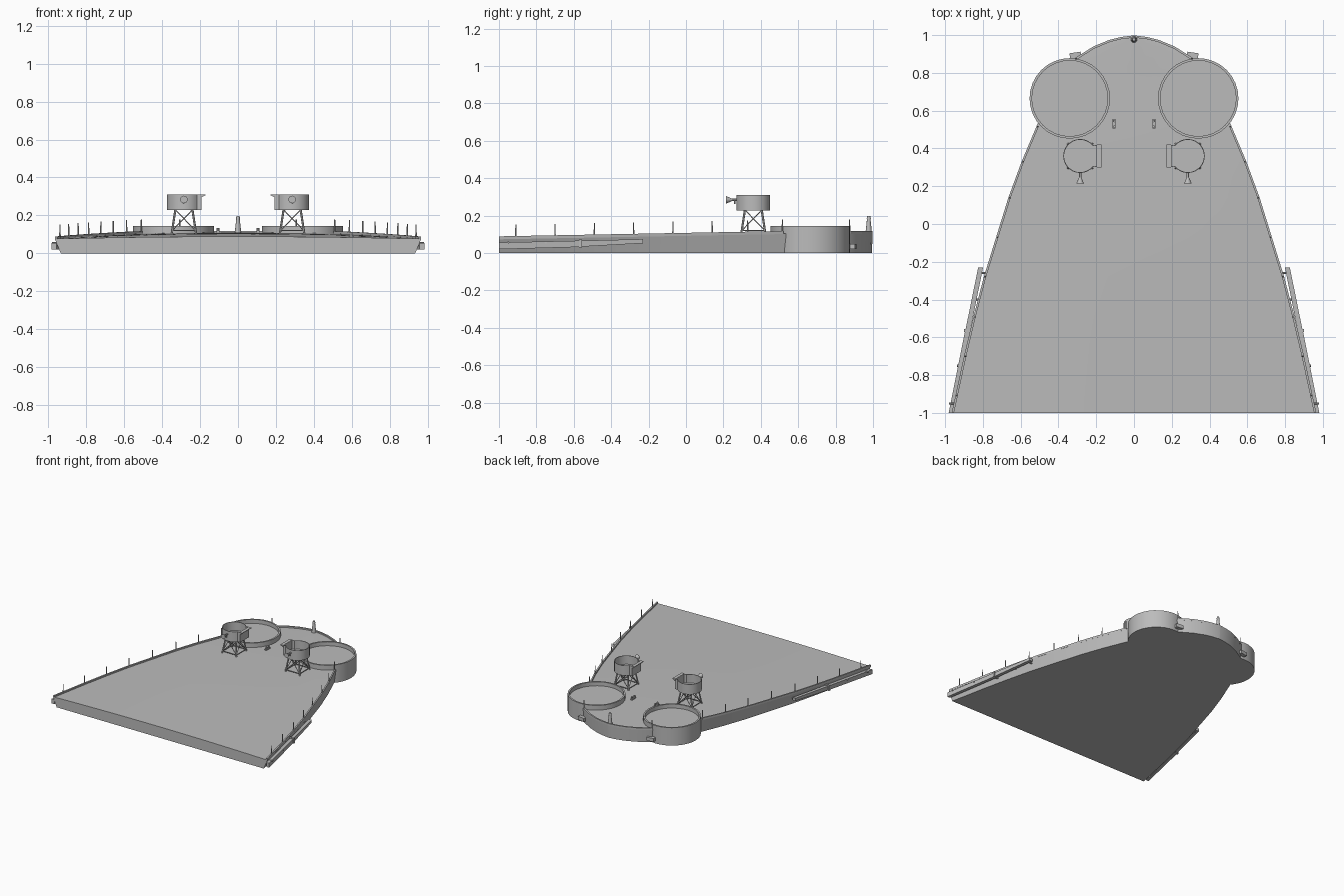
import bpy, bmesh, math
from mathutils import Vector

cube = bpy.data.objects.get("Cube")
if cube:
    bpy.data.objects.remove(cube, do_unlink=True)

grey = bpy.data.materials.new("hull_grey")
grey.use_nodes = True
GREY = (0.5, 0.5, 0.5, 1)
grey.diffuse_color = GREY
grey.node_tree.nodes["Principled BSDF"].inputs["Base Color"].default_value = GREY


def finish(name, bm, smooth=True):
    bmesh.ops.recalc_face_normals(bm, faces=bm.faces)
    mesh = bpy.data.meshes.new(name)
    bm.to_mesh(mesh)
    bm.free()
    mesh.materials.append(grey)
    ob = bpy.data.objects.new(name, mesh)
    bpy.context.collection.objects.link(ob)
    if smooth:
        bpy.ops.object.select_all(action='DESELECT')
        ob.select_set(True)
        bpy.context.view_layer.objects.active = ob
        bpy.ops.object.shade_smooth_by_angle(angle=math.radians(30))
    return ob


def loft(name, rings, smooth=True, closed=False):
    """Skin equal-length closed rings; cap the ends unless the chain is closed."""
    bm = bmesh.new()
    vs = [[bm.verts.new(p) for p in r] for r in rings]
    pairs = list(zip(vs, vs[1:]))
    if closed:
        pairs.append((vs[-1], vs[0]))
    for a, b in pairs:
        for i in range(len(a)):
            j = (i + 1) % len(a)
            bm.faces.new((a[i], a[j], b[j], b[i]))
    if not closed:
        bm.faces.new(vs[0])
        bm.faces.new(vs[-1])
    return finish(name, bm, smooth)


def rods(name, segments, sides=6):
    """Round bars given as (start, end, start radius, end radius)."""
    bm = bmesh.new()
    for a, b, r0, r1 in segments:
        a, b = Vector(a), Vector(b)
        q = (b - a).to_track_quat('Z', 'Y')
        ends = []
        for c, r in ((a, r0), (b, r1)):
            ends.append([bm.verts.new(c + q @ Vector((r * math.cos(t), r * math.sin(t), 0)))
                         for t in (math.tau * k / sides for k in range(sides))])
        for i in range(sides):
            j = (i + 1) % sides
            bm.faces.new((ends[0][i], ends[0][j], ends[1][j], ends[1][i]))
        bm.faces.new(ends[0])
        bm.faces.new(ends[1])
    return finish(name, bm)


def block(name, centre, size, turn=0.0):
    c, s = math.cos(turn), math.sin(turn)
    corners = [(x * size[0] / 2, y * size[1] / 2) for x, y in ((-1, -1), (1, -1), (1, 1), (-1, 1))]
    return loft(name, [[(centre[0] + x * c - y * s, centre[1] + x * s + y * c, centre[2] + z * size[2] / 2)
                        for x, y in corners] for z in (-1, 1)], False)


def open_tub(name, centre, outline, bottom, floor, top, inner):
    """Walled tub with a floor, a flat rim and an inner wall."""
    def ring(scale, z):
        return [(centre[0] + x * scale, centre[1] + y * scale, z) for x, y in outline]
    return loft(name, [ring(1, bottom), ring(1, top), ring(inner, top), ring(inner, floor)])


# Half-width of the deck along its length
PLAN = [(-1, .965), (-.7, .9), (-.49, .85), (-.28, .795), (-.07, .73), (.14, .665), (.33, .595),
        (.52, .515), (.7, .44), (.8, .385), (.88, .31), (.94, .215), (.975, .13), (.99, .07), (.998, .005)]


def half_width(y):
    for (y0, w0), (y1, w1) in zip(PLAN, PLAN[1:]):
        if y <= y1:
            return w0 + (w1 - w0) * (y - y0) / (y1 - y0)
    return PLAN[-1][1]


def edge_height(y):
    return .077 + .028 * min(1, (y + 1) / 1.5)


# Hull section with a gently crowned deck
COLUMNS = [k / 6 for k in range(-6, 7)]
stations = []
for y, w in PLAN:
    inset = min(w * .5, .02 - .012 * y)
    crown = .012 * min(1, max(.2, .9 - y))
    deck = [(w * u, y, edge_height(y) + crown * (1 - u * u)) for u in COLUMNS]
    stations.append(deck + [(w - inset, y - .004 * (y > .9), 0), (inset - w, y - .004 * (y > .9), 0)])
loft("hull_and_deck", stations)


# Low raised edge, broken where the gun tubs stand
def deck_edge(name, path):
    rings = []
    for x, y in path:
        z = edge_height(y)
        d = Vector((-x, -y * .4 if y > .85 else 0)).normalized() * .012
        rings.append([(x, y, z - .004), (x, y, z + .012), (x + d.x, y + d.y, z + .012), (x + d.x, y + d.y, z - .004)])
    loft(name, rings, False)


stern = [(w, y) for y, w in PLAN if y > .85]
deck_edge("stern_edge", stern + [(-x, y) for x, y in reversed(stern)])
for s, side in ((1, "left"), (-1, "right")):
    deck_edge(side + "_deck_edge", [(s * w, y) for y, w in PLAN if y < .53])

    # Rail stanchions
    posts = []
    for y in (-.91, -.7, -.49, -.28, -.07, .14, .33, .515, .875):
        x, z = s * (half_width(y) - .008), edge_height(y)
        posts.append(((x, y, z), (x, y, z + .073), .0045, .003))
    rods(side + "_stanchions", posts)

    # Gun tub
    circle = [(.213 * math.cos(t), .213 * math.sin(t)) for t in (math.tau * k / 32 for k in range(32))]
    open_tub(side + "_gun_tub", (s * .34, .665), circle, 0, .113, .145, .94)
    block(side + "_tub_fairlead", (s * .31, .893, .035), (.06, .03, .028), -s * .15)

    # Side guard in two lengths, tapering and rising aft
    for part, a, b in (("front", (.968, -1, .02, .056), (.882, -.57, .032, .066)),
                       ("rear", (.878, -.555, .034, .066), (.812, -.23, .052, .074))):
        rings = []
        for x, y, z0, z1 in (a, b):
            rings.append([(s * (x - .013), y, z0), (s * (x + .013), y, z0),
                          (s * (x + .013), y, z1), (s * (x - .013), y, z1)])
        loft(side + "_guard_" + part, rings, False)
    block(side + "_guard_bracket", (s * .878, -.563, .05), (.045, .016, .042))
    rods(side + "_guard_struts", [((s * (half_width(y) - .03), y, .055), (s * (half_width(y) + .025), y, .055), .006, .006)
                                  for y in (-.95, -.75, -.4, -.26)])

    # Director platform: round tub squared off on the inboard side
    cx, cy = s * .285, .36
    cut = math.atan2(.057, -.07)
    arc = [-cut + 2 * cut * k / 22 for k in range(23)]
    outline = [(s * .09 * math.cos(t), .09 * math.sin(t)) for t in arc]
    outline += [(-s * .092, .057), (-s * .092, -.057)]
    open_tub(side + "_director_tub", (cx, cy), outline, .228, .24, .31, .95)
    loft(side + "_wind_screen", [[(cx - s * .088, y, .293), (cx - s * .113, y, .306),
                                  (cx - s * .113, y, .311), (cx - s * .088, y, .311)]
                                 for y in (cy - .06, cy + .06)], False)

    # Braced tower legs
    corners = [(-1, -1), (1, -1), (1, 1), (-1, 1)]
    low = [Vector((cx + .065 * i, cy + .065 * j, .1)) for i, j in corners]
    high = [Vector((cx + .045 * i, cy + .045 * j, .23)) for i, j in corners]
    bars = []
    for k in range(4):
        n = (k + 1) % 4
        bars += [(low[k], high[k], .006, .006),
                 (low[k].lerp(high[k], .15), high[n], .003, .003),
                 (low[n].lerp(high[n], .15), high[k], .003, .003),
                 (low[k].lerp(high[k], .15), low[n].lerp(high[n], .15), .003, .003)]
    rods(side + "_tower_legs", bars)

    # Horn on the front of the platform
    rods(side + "_horn", [((cx, cy - .085, .284), (cx, cy - .115, .284), .006, .006),
                          ((cx, cy - .11, .284), (cx, cy - .145, .284), .005, .02),
                          ((cx, cy - .1, .284), (cx, cy - .1, .262), .004, .004)], 12)

    # Mooring bitts
    rods(side + "_bitts", [((s * .105, y, .1), (s * .105, y, .135), .007, .007) for y in (.515, .545)], 8)
    block(side + "_bitt_base", (s * .105, .53, .114), (.016, .05, .008))

# Tapered stern post with cap
rods("stern_post", [((0, .977, .1), (0, .977, .185), .018, .009),
                    ((0, .977, .183), (0, .977, .197), .011, .008)], 12)
